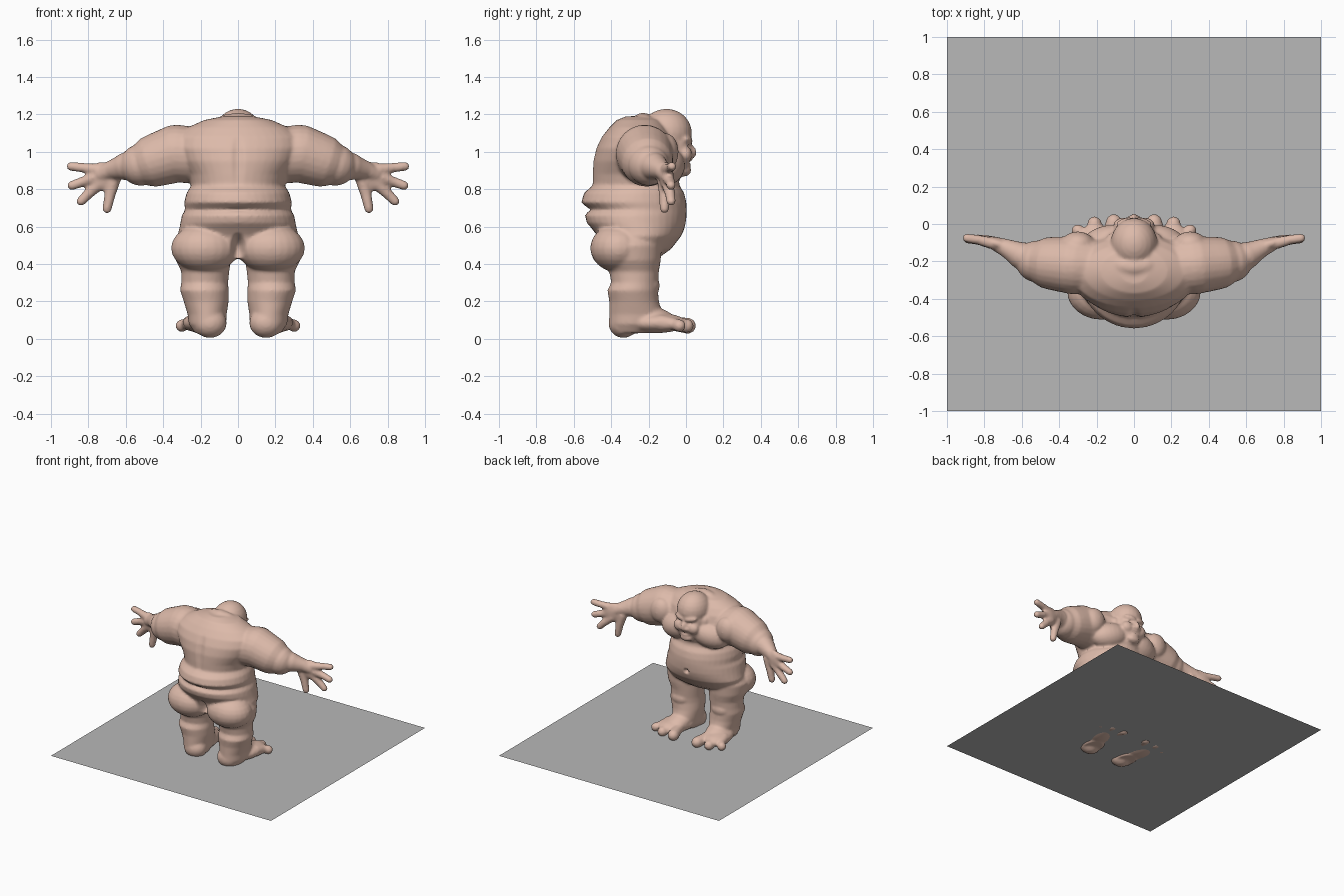
import bpy, math
from mathutils import Vector, Matrix, Euler


def material(name, rgb):
    m = bpy.data.materials.new(name)
    m.diffuse_color = (*rgb, 1)
    return m


skin = material("skin", (0.72, 0.49, 0.40))
grey = material("ground grey", (0.48, 0.48, 0.48))
verts, faces = [], []


def tube(rings):
    """Skin a stack of equal rings and cap both ends."""
    n, base = len(rings[0]), len(verts)
    for r in rings:
        verts.extend(r)
    for k in range(len(rings) - 1):
        o = base + k * n
        for i in range(n):
            j = (i + 1) % n
            faces.append((o + i, o + j, o + n + j, o + n + i))
    faces.append(tuple(range(base + n - 1, base - 1, -1)))
    last = base + (len(rings) - 1) * n
    faces.append(tuple(range(last, last + n)))


def circle(n):
    return [(math.cos(2 * math.pi * i / n), math.sin(2 * math.pi * i / n)) for i in range(n)]


def ell(c, r, rot=(0, 0, 0), n=24, m=12):
    """Ellipsoid blob."""
    mat = (Matrix.Translation(c) @ Euler(rot).to_matrix().to_4x4()
           @ Matrix.Diagonal((*r, 1)))
    rings = []
    for k in range(m + 1):
        a = 0.06 + (math.pi - 0.12) * k / m
        rings.append([tuple(mat @ Vector((math.sin(a) * x, math.sin(a) * y, -math.cos(a))))
                      for x, y in circle(n)])
    tube(rings)


def chain(pts, s=1, n=16):
    """Tapered round-ended tubes through (x, y, z, radius)."""
    for p, q in zip(pts, pts[1:]):
        a, b = Vector((s * p[0], p[1], p[2])), Vector((s * q[0], q[1], q[2]))
        rot = (b - a).to_track_quat('Z', 'Y').to_matrix()
        rings = []
        for c, r, start in ((a, p[3], 0), (b, q[3], 1)):
            for k in range(6):
                t = 0.06 + (math.pi / 2 - 0.06) * k / 5 if not start else \
                    math.pi / 2 + (math.pi / 2 - 0.06) * k / 5
                rings.append([tuple(c + rot @ Vector((math.sin(t) * x, math.sin(t) * y,
                                                      -math.cos(t))) * r)
                              for x, y in circle(n)])
        tube(rings)


def loft(rows, s=1, n=40):
    """Stacked oval rings: (z, centre x, half width, front y, back y)."""
    tube([[(s * cx + hw * x, (yf + yb) / 2 + (yf - yb) / 2 * y, z) for x, y in circle(n)]
          for z, cx, hw, yf, yb in rows])


# torso with back rolls and belly
loft([(.43, 0, .20, -.15, -.42), (.48, 0, .31, -.08, -.46), (.55, 0, .325, -.025, -.475),
      (.585, 0, .315, -.01, -.50), (.62, 0, .308, 0, -.53), (.66, 0, .30, .003, -.54),
      (.69, 0, .283, .004, -.515), (.73, 0, .288, .002, -.56), (.78, 0, .275, -.01, -.545),
      (.82, 0, .25, -.035, -.50), (.88, 0, .265, -.04, -.50), (.95, 0, .31, -.04, -.497),
      (1.02, 0, .34, -.05, -.48), (1.08, 0, .33, -.07, -.45), (1.13, 0, .27, -.10, -.41),
      (1.17, 0, .18, -.13, -.37), (1.19, 0, .08, -.18, -.32)])

for s in (1, -1):
    # leg
    loft([(.03, .16, .07, -.20, -.39), (.08, .163, .10, -.14, -.41), (.13, .165, .104, -.125, -.41),
          (.20, .17, .12, -.145, -.41), (.26, .18, .13, -.15, -.42), (.30, .178, .125, -.15, -.40),
          (.36, .175, .128, -.145, -.41), (.42, .185, .148, -.135, -.45),
          (.50, .185, .16, -.13, -.48), (.58, .17, .13, -.15, -.42)], s)
    # buttock and knee
    ell((s * .175, -.36, .485), (.183, .152, .13))
    ell((s * .18, -.20, .285), (.08, .06, .06))
    # foot and toes
    ell((s * .15, -.335, .085), (.09, .08, .08))
    ell((s * .185, -.17, .085), (.105, .18, .055), (0, 0, -s * .25))
    ell((s * .17, -.17, .11), (.085, .13, .06), (-.25, 0, 0))
    for x0, x1, y1, r in ((.14, .108, .01, .043), (.20, .212, .003, .038), (.25, .30, -.035, .034)):
        chain([(x0, -.13, .085, .045), ((x0 + x1) / 2, -.06, .08, r * .9), (x1, y1, .07, r)], s)
    # arm
    chain([(.22, -.23, .98, .15), (.33, -.22, .99, .155), (.44, -.21, .955, .142),
           (.52, -.20, .93, .112), (.60, -.17, .922, .074), (.68, -.13, .903, .05),
           (.73, -.11, .88, .04)], s, 24)
    # hand and fingers
    ell((s * .73, -.105, .868), (.09, .034, .078), (0, s * .3, s * .25))
    for pts in ([(.75, -.105, .905, .032), (.83, -.085, .915, .026), (.893, -.075, .922, .024)],
                [(.77, -.10, .862, .032), (.83, -.085, .84, .027), (.888, -.08, .82, .025)],
                [(.74, -.10, .83, .033), (.80, -.085, .775, .028), (.84, -.08, .735, .025)],
                [(.66, -.12, .86, .036), (.685, -.115, .77, .03), (.70, -.115, .695, .025)]):
        chain(pts, s)
    # chest and shoulder front
    ell((s * .15, -.11, .92), (.15, .10, .10), (0, s * .25, -s * .3))
    ell((s * .30, -.11, 1.0), (.09, .07, .10))
    # ear, brow, cheek, nostril
    ell((s * .128, -.075, 1.03), (.018, .026, .042), (0, 0, s * .4))
    ell((s * .05, .012, 1.062), (.05, .02, .018), (0, s * -.15, -s * .35))
    ell((s * .06, -.005, .985), (.05, .038, .045))
    ell((s * .022, .028, .982), (.016, .018, .015))

# head: skull, face, jaw, nose, lips, chin
ell((0, -.105, 1.10), (.125, .137, .13))
ell((0, -.075, 1.02), (.118, .105, .12))
ell((0, -.065, .955), (.112, .088, .085))
ell((0, .03, 1.0), (.017, .028, .036), (.35, 0, 0))
ell((0, .012, .957), (.045, .02, .014))
ell((0, .008, .93), (.04, .02, .013))
ell((0, -.01, .90), (.055, .038, .032))
# neck roll around the head
chain([(.158 * math.sin(t), -.155 - .075 * math.cos(t), 1.03 + .125 * math.cos(t), .055)
       for t in (2 * math.pi * i / 16 for i in range(17))])
ell((0, -.09, .89), (.14, .07, .06))

raw = bpy.data.meshes.new("raw_body")
raw.from_pydata(verts, [], faces)
raw.update()
body = bpy.data.objects.new("body", raw)
bpy.context.collection.objects.link(body)

# fuse all blobs into one smooth skin
rm = body.modifiers.new("fuse", 'REMESH')
rm.mode = 'VOXEL'
rm.voxel_size = 0.01
sm = body.modifiers.new("soften", 'SMOOTH')
sm.factor = 0.5
sm.iterations = 4
deps = bpy.context.evaluated_depsgraph_get()
mesh = bpy.data.meshes.new_from_object(body.evaluated_get(deps))
body.modifiers.clear()
body.data = mesh

# pressed-in details: centre, radii, push
dents = [((0, -.47, .49), (.045, .12, .085), (0, .07, 0)),      # cleft
         ((0, -.55, .69), (.14, .06, .016), (0, .015, 0)),      # back fold
         ((0, 0, .62), (.026, .05, .024), (0, -.03, 0)),        # navel
         ((0, .03, .943), (.045, .04, .008), (0, -.012, 0)),    # mouth
         ((0, -.48, .95), (.04, .08, .20), (0, .012, 0)),       # spine
         ((.045, .02, 1.03), (.028, .045, .016), (0, -.014, 0)),   # eyes
         ((-.045, .02, 1.03), (.028, .045, .016), (0, -.014, 0))]
for v in mesh.vertices:
    x, y, z = v.co
    if abs(x) > .15 or z < .4:
        continue
    for c, r, push in dents:
        d = ((x - c[0]) / r[0]) ** 2 + ((y - c[1]) / r[1]) ** 2 + ((z - c[2]) / r[2]) ** 2
        if d < 1:
            v.co += Vector(push) * (1 - d) ** 2
mesh.materials.clear()
mesh.materials.append(skin)
mesh.polygons.foreach_set("material_index", [0] * len(mesh.polygons))
mesh.polygons.foreach_set("use_smooth", [True] * len(mesh.polygons))
mesh.update()

# flat floor sheet that the soles sink into
sheet = bpy.data.meshes.new("floor_sheet")
sheet.from_pydata([(-1, -1, .04), (1, -1, .04), (1, 1, .04), (-1, 1, .04)], [], [(0, 1, 2, 3)])
sheet.materials.append(grey)
bpy.context.collection.objects.link(bpy.data.objects.new("floor_sheet", sheet))
